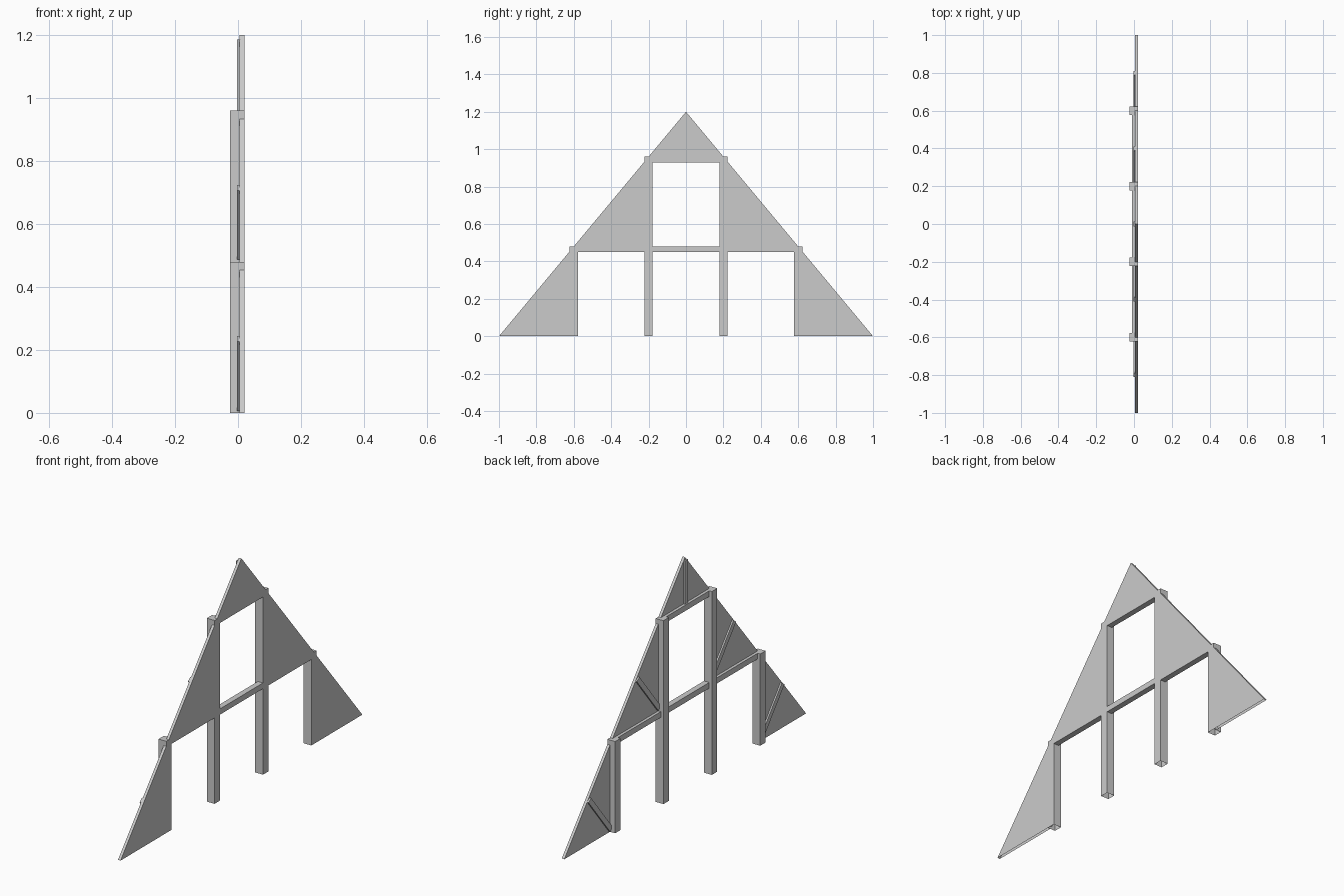
import bpy, bmesh
from mathutils import Vector

cube = bpy.data.objects.get("Cube")
if cube:
    bpy.data.objects.remove(cube, do_unlink=True)

grey = bpy.data.materials.new("light_grey")
grey.use_nodes = True
grey.diffuse_color = (0.6, 0.6, 0.6, 1)
grey.node_tree.nodes["Principled BSDF"].inputs["Base Color"].default_value = (0.6, 0.6, 0.6, 1)

FACE = 0.02       # outer face shared by posts, beams and panels
HALF = 0.022      # half width of a post
SLOPE = 1.2       # roof pitch


def roof(y):
    return SLOPE * (1 - abs(y))


def slab(name, outline, x0, x1, open_base=False):
    """Extrude a (y, z) outline from x0 to x1."""
    bm = bmesh.new()
    face = bm.faces.new([bm.verts.new((x0, y, z)) for y, z in outline])
    ext = bmesh.ops.extrude_face_region(bm, geom=[face])
    moved = [g for g in ext["geom"] if isinstance(g, bmesh.types.BMVert)]
    bmesh.ops.translate(bm, verts=moved, vec=(x1 - x0, 0, 0))
    bmesh.ops.recalc_face_normals(bm, faces=bm.faces)
    if open_base:
        base = [f for f in bm.faces if all(v.co.z < 0.001 for v in f.verts)]
        bmesh.ops.delete(bm, geom=base, context="FACES")
    mesh = bpy.data.meshes.new(name)
    bm.to_mesh(mesh)
    bm.free()
    mesh.materials.append(grey)
    obj = bpy.data.objects.new(name, mesh)
    bpy.context.collection.objects.link(obj)
    return obj


def rect(y0, y1, z0, z1):
    return [(y0, z0), (y1, z0), (y1, z1), (y0, z1)]


def brace(name, start, end, width):
    """Thin batten behind a panel, running between two (y, z) points."""
    a, b = Vector(start), Vector(end)
    d = (b - a).normalized()
    n = Vector((-d.y, d.x)) * width / 2
    slab(name, [a - n, b - n, b + n, a + n], -0.003, 0.006)


for side, s in (("front", -1), ("back", 1)):
    for level, y, base in (("inner", 0.2, 0.48), ("outer", 0.6, 0.0)):
        # Posts reach from the ground to the roof line
        slab(f"{side}_{level}_post", rect(s * y - HALF, s * y + HALF, 0, roof(y)),
             -0.025, FACE, open_base=True)
        # Triangular panel beside each post, with a diagonal brace behind it
        inner, tip = y + HALF, y + 0.4
        slab(f"{side}_{level}_panel",
             [(s * inner, base), (s * tip, base), (s * inner, roof(inner))],
             0.005, FACE, open_base=True)
        brace(f"{side}_{level}_brace", (s * inner, base + 0.015),
              (s * (y + 0.2), base + 0.235), 0.027)

# Horizontal beams
slab("upper_beam", rect(-0.2 + HALF, 0.2 - HALF, 0.93, 0.96), -0.01, FACE)
for name, y0, y1 in (("front", -0.6, -0.2), ("middle", -0.2, 0.2), ("back", 0.2, 0.6)):
    slab(f"{name}_lower_beam", rect(y0 + HALF, y1 - HALF, 0.45, 0.48), -0.01, FACE)

# Gable top with its central king post
slab("apex_panel", [(-0.2, 0.96), (0.2, 0.96), (0, 1.2)], 0.005, FACE)
slab("king_post", rect(-0.013, 0.013, 0.96, 1.186), -0.003, 0.006)
